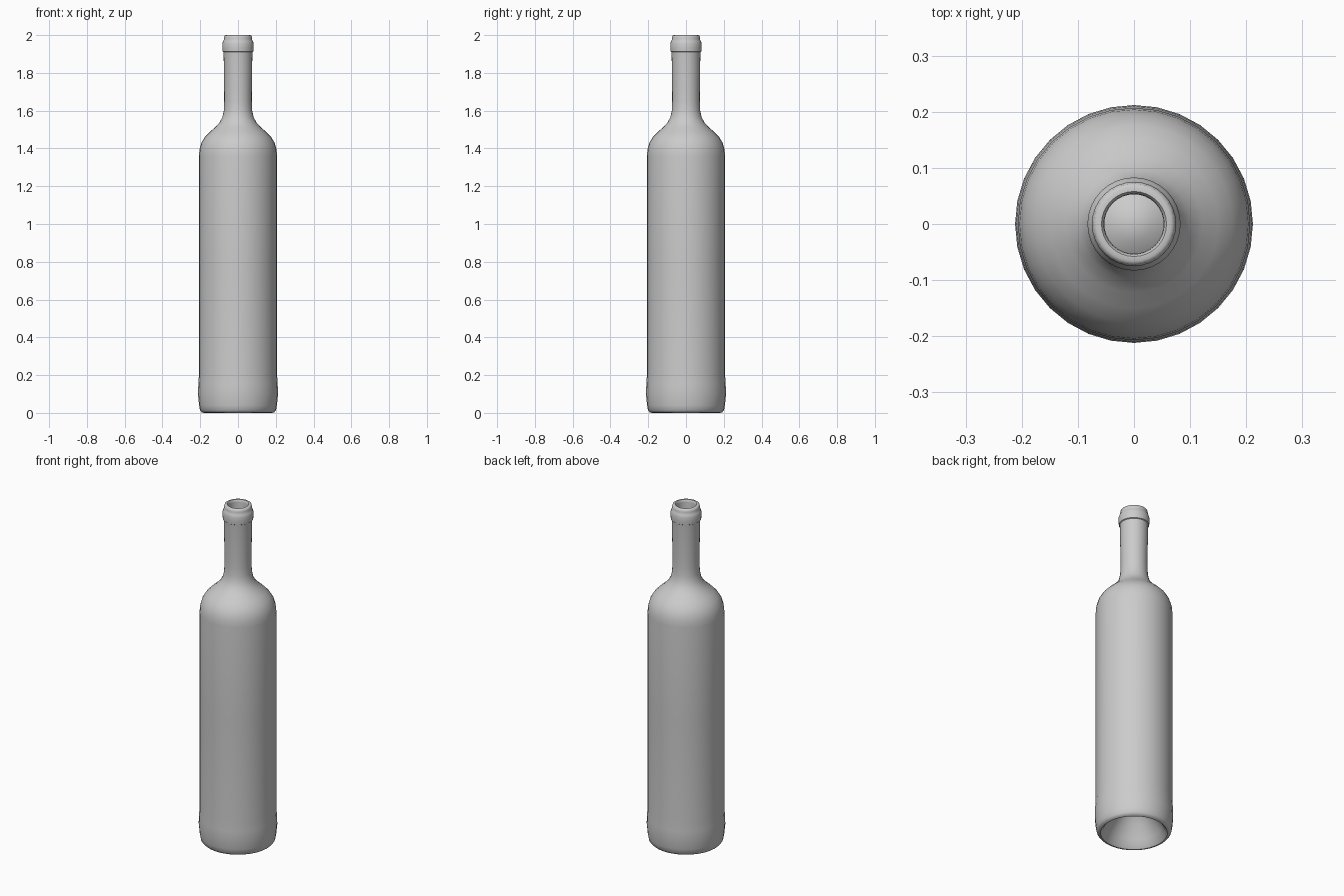
import bpy, bmesh, math

SIDES = 32

# Closed (radius, height) profile: punt, outer wall, lip, inner wall
outer = [
    (0, 0.20), (0.03, 0.193), (0.07, 0.16), (0.11, 0.11), (0.15, 0.045),
    (0.168, 0.012), (0.18, 0.0), (0.192, 0.003), (0.201, 0.014), (0.206, 0.04),
    (0.212, 0.10), (0.210, 0.15), (0.207, 0.20), (0.207, 0.80), (0.207, 1.36),
    (0.204, 1.395), (0.194, 1.43), (0.176, 1.46), (0.150, 1.487),
    (0.122, 1.511), (0.098, 1.537), (0.083, 1.565), (0.075, 1.60),
    (0.073, 1.65), (0.073, 1.70), (0.076, 1.90)]
lip = [
    (0.077, 1.91), (0.082, 1.913), (0.083, 1.93), (0.083, 1.955),
    (0.079, 1.968), (0.075, 1.974), (0.075, 1.985), (0.072, 1.997),
    (0.066, 2.0), (0.058, 2.0), (0.054, 1.995), (0.053, 1.985)]
inner = [
    (0.053, 1.65), (0.056, 1.60), (0.066, 1.56), (0.084, 1.525),
    (0.110, 1.497), (0.138, 1.473), (0.162, 1.447), (0.178, 1.42),
    (0.186, 1.39), (0.188, 1.35), (0.188, 0.08), (0.178, 0.05),
    (0.165, 0.055), (0.12, 0.13), (0.075, 0.185), (0.03, 0.215), (0, 0.22)]


def lathe(name, profile):
    bm = bmesh.new()
    verts = [bm.verts.new((r, 0, z)) for r, z in profile]
    edges = [bm.edges.new(pair) for pair in zip(verts, verts[1:])]
    bmesh.ops.spin(bm, geom=verts + edges, cent=(0, 0, 0), axis=(0, 0, 1),
                   angle=2 * math.pi, steps=SIDES, use_merge=True)
    bmesh.ops.remove_doubles(bm, verts=bm.verts, dist=1e-5)
    bmesh.ops.recalc_face_normals(bm, faces=bm.faces)
    mesh = bpy.data.meshes.new(name)
    bm.to_mesh(mesh)
    bm.free()
    obj = bpy.data.objects.new(name, mesh)
    bpy.context.collection.objects.link(obj)
    bpy.context.view_layer.objects.active = obj
    obj.select_set(True)
    bpy.ops.object.shade_smooth_by_angle(angle=math.radians(50))
    return obj


# Hollow glass bottle
lathe("bottle", outer + lip + inner)
